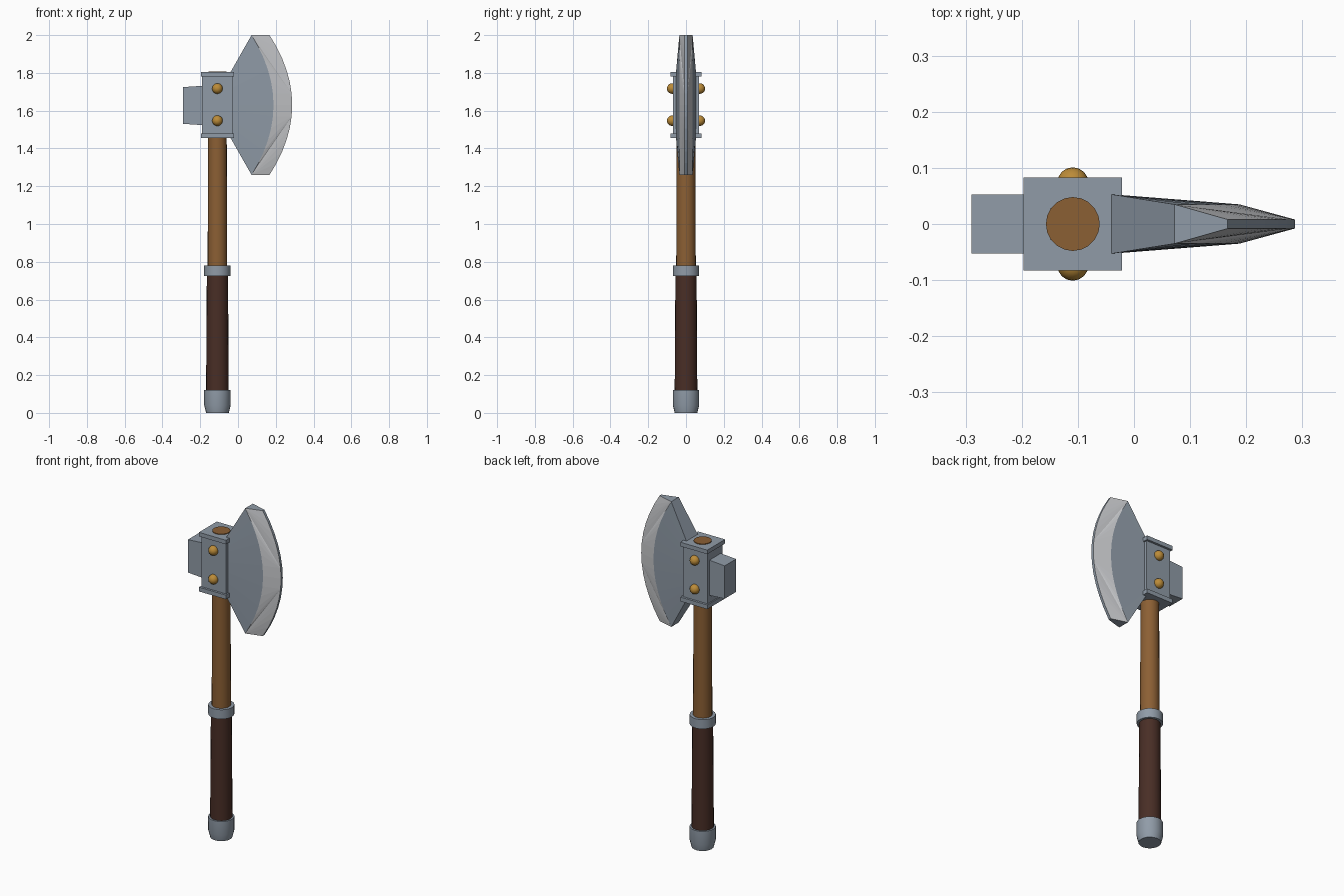
import bpy, bmesh, math

if "Cube" in bpy.data.objects:
    bpy.data.objects.remove(bpy.data.objects["Cube"])

def mat(name, rgb):
    m = bpy.data.materials.new(name)
    m.diffuse_color = (*rgb, 1)
    m.use_nodes = True
    m.node_tree.nodes["Principled BSDF"].inputs["Base Color"].default_value = m.diffuse_color
    return m

STEEL = mat("steel", (0.28, 0.33, 0.39))
EDGE = mat("honed edge", (0.57, 0.58, 0.60))
WOOD = mat("wood", (0.26, 0.115, 0.034))
LEATHER = mat("dark leather", (0.066, 0.027, 0.019))
BRASS = mat("brass", (0.50, 0.26, 0.04))
AXIS = -0.109   # x of the handle
MID = 1.63      # z of the head centre

def finish(name, bm, mats, smooth=False):
    bmesh.ops.recalc_face_normals(bm, faces=bm.faces)
    me = bpy.data.meshes.new(name)
    bm.to_mesh(me)
    bm.free()
    for m in mats:
        me.materials.append(m)
    ob = bpy.data.objects.new(name, me)
    bpy.context.collection.objects.link(ob)
    if smooth:
        bpy.ops.object.select_all(action='DESELECT')
        ob.select_set(True)
        bpy.context.view_layer.objects.active = ob
        bpy.ops.object.shade_smooth_by_angle(angle=math.radians(30))
    return ob

def turned(name, profile, m, sides=20):
    """Closed turned part from (radius, z) pairs around the handle axis."""
    bm = bmesh.new()
    rings = [[bm.verts.new((AXIS + r * math.cos(2 * math.pi * i / sides),
                            r * math.sin(2 * math.pi * i / sides), z))
              for i in range(sides)] for r, z in profile]
    for a, b in zip(rings, rings[1:]):
        for i in range(sides):
            j = (i + 1) % sides
            bm.faces.new((a[i], a[j], b[j], b[i]))
    bm.faces.new(rings[0])
    bm.faces.new(rings[-1])
    return finish(name, bm, [m], True)

def box(name, x0, x1, hy, z0, z1, m, left_taper=0.0):
    bm = bmesh.new()
    bmesh.ops.create_cube(bm, size=1)
    for v in bm.verts:
        s = 1 - left_taper if v.co.x < 0 else 1
        v.co = ((x0 + x1) / 2 + v.co.x * (x1 - x0), v.co.y * 2 * hy,
                (z0 + z1) / 2 + v.co.z * (z1 - z0) * s)
    return finish(name, bm, [m])

# Handle
turned("pommel", [(0.060, 0), (0.070, 0.04), (0.070, 0.12)], STEEL)
turned("grip", [(0.060, 0.11), (0.056, 0.74)], LEATHER)
turned("collar_ring", [(0.070, 0.725), (0.070, 0.78)], STEEL)
turned("shaft", [(0.052, 0.73), (0.048, 1.808)], WOOD)

# Head socket, bands and poll
box("socket", -0.19, -0.029, 0.07, 1.46, 1.80, STEEL)
box("lower_band", -0.197, -0.021, 0.083, 1.455, 1.48, STEEL)
box("upper_band", -0.197, -0.021, 0.083, 1.78, 1.804, STEEL)
box("poll", -0.29, -0.18, 0.053, 1.523, 1.732, STEEL, 0.07)

# Rivets on both sides
for side, sy in (("front", -1), ("back", 1)):
    for level, z in (("lower", 1.547), ("upper", 1.717)):
        bm = bmesh.new()
        bmesh.ops.create_uvsphere(bm, u_segments=16, v_segments=10, radius=0.028)
        bmesh.ops.translate(bm, verts=bm.verts, vec=(AXIS, sy * 0.073, z))
        finish(f"{side}_{level}_rivet", bm, [BRASS], True)

# Blade: root line, bevel line and cutting edge, each running top to bottom
N, H = 12, 0.37
bm = bmesh.new()

def line(x_mid, drop, half_height, y):
    pts = []
    for i in range(N + 1):
        t = 1 - 2 * i / N
        pts.append(bm.verts.new((x_mid - drop * t * t, y, MID + half_height * t)))
    return pts

def steel_or_edge(verts, index):
    bm.faces.new(verts).material_index = index

sides = []
for s in (-1, 1):
    root = line(-0.041, 0, 0.172, s * 0.053)
    inner = line(0.188, 0.116, H, s * 0.035)
    outer = line(0.287, 0.120, H, s * 0.008)
    sides.append((root, inner, outer))
    for i in range(N):
        steel_or_edge((root[i], root[i + 1], inner[i + 1], inner[i]), 0)
    # bevel facets fan out from each horn, then back from the edge
    k = N // 2 - 1
    for a, b in ((inner, outer), (inner[::-1], outer[::-1])):
        for i in range(k):
            steel_or_edge((a[0], b[i], b[i + 1]), 1)
            steel_or_edge((a[i], a[i + 1], b[k]), 1)
        steel_or_edge((a[k], a[k + 1], b[k + 1], b[k]), 1)

# join the two cheeks: root, cutting edge and horn ends
(r0, i0, o0), (r1, i1, o1) = sides
for p, q in ((r0, r1), (o0, o1)):
    for i in range(N):
        steel_or_edge((p[i], p[i + 1], q[i + 1], q[i]), 0)
for e in (0, N):
    steel_or_edge((r0[e], i0[e], i1[e], r1[e]), 0)
    steel_or_edge((i0[e], o0[e], o1[e], i1[e]), 0)
finish("blade", bm, [STEEL, EDGE])
